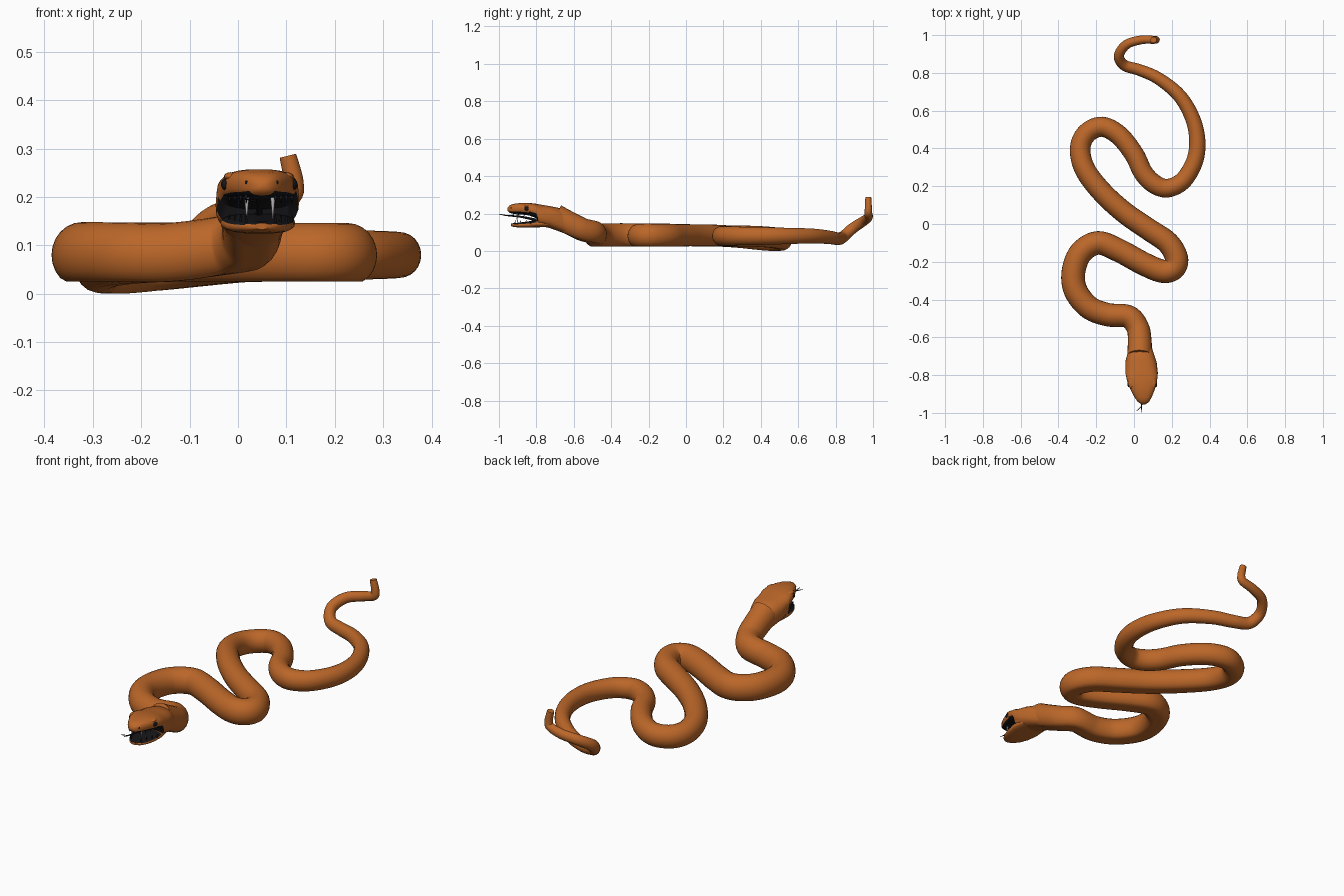
import bpy, bmesh
from math import sin, cos, tau, exp, copysign
from mathutils import Vector

cube = bpy.data.objects.get("Cube")
if cube:
    bpy.data.objects.remove(cube)


def material(name, color):
    m = bpy.data.materials.new(name)
    m.use_nodes = True
    m.diffuse_color = (*color, 1)
    bsdf = next(n for n in m.node_tree.nodes if n.type == 'BSDF_PRINCIPLED')
    bsdf.inputs["Base Color"].default_value = (*color, 1)
    return m


SCALES = material("orange brown scales", (.5, .135, .022))
DARK = material("mouth black", (.008, .008, .01))
IVORY = material("fang grey", (.45, .45, .45))


def loft(name, rings, mats, dark_rule=None, angle=.9):
    """Skin a list of closed rings and cap both ends."""
    bm = bmesh.new()
    loops = [[bm.verts.new(p) for p in ring] for ring in rings]
    n = len(loops[0])
    for a, b in zip(loops, loops[1:]):
        for i in range(n):
            j = (i + 1) % n
            bm.faces.new((a[i], a[j], b[j], b[i]))
    bm.faces.new(loops[0])
    bm.faces.new(loops[-1])
    bmesh.ops.recalc_face_normals(bm, faces=bm.faces)
    if dark_rule:
        for f in bm.faces:
            f.normal_update()
            f.material_index = int(dark_rule(f.calc_center_median(), f.normal))
    me = bpy.data.meshes.new(name)
    bm.to_mesh(me)
    bm.free()
    ob = bpy.data.objects.new(name, me)
    bpy.context.collection.objects.link(ob)
    for m in mats:
        me.materials.append(m)
    bpy.ops.object.select_all(action='DESELECT')
    ob.select_set(True)
    bpy.context.view_layer.objects.active = ob
    bpy.ops.object.shade_smooth_by_angle(angle=angle)
    return ob


def smooth_path(pts, steps):
    """Catmull-Rom samples as (point, index along the path)."""
    out = []
    last = len(pts) - 1
    for i in range(last):
        p0, p1, p2, p3 = (pts[min(max(k, 0), last)] for k in range(i - 1, i + 3))
        for s in range(steps):
            t = s / steps
            p = (2 * p1 + (p2 - p0) * t + (2 * p0 - 5 * p1 + 4 * p2 - p3) * t**2
                 + (3 * p1 - p0 - 3 * p2 + p3) * t**3) / 2
            out.append((p, i + t))
    return out + [(pts[-1], last)]


def interpolate(keys, u):
    for (a, ra), (b, rb) in zip(keys, keys[1:]):
        if u <= b:
            return ra + (rb - ra) * (u - a) / (b - a)
    return keys[-1][1]


def tube(name, pts, keys, mat, steps=6, sides=24, tall=1.0, belly=1.0):
    """Sweep an oval, flattened underneath at depth belly, along a path."""
    samples = smooth_path(pts, steps)
    rings, side = [], Vector((1, 0, 0))
    for k, (p, u) in enumerate(samples):
        t = samples[min(k + 1, len(samples) - 1)][0] - samples[max(k - 1, 0)][0]
        t.normalize()
        flat = t.cross(Vector((0, 0, 1)))
        side = flat if flat.length > .55 else side - t * side.dot(t)
        side = side.normalized()
        up = side.cross(t)
        r = interpolate(keys, u)
        rings.append([p + side * r * cos(tau * i / sides)
                      + up * max(r * tall * sin(tau * i / sides), -belly)
                      for i in range(sides)])
    return loft(name, rings, [mat])


# Body path in hundredths: raised neck, coils on the ground, lifted tail
neck = [(3, -70, 18), (3, -62, 14), (2, -55, 11), (-3, -49, 9.5)]
coils = [(-14, -48), (-24, -44), (-31, -35), (-32, -25), (-28, -15), (-19, -10),
         (-8, -14), (5, -21), (15, -25), (21, -23.5), (22.5, -18), (18, -10), (8, -3),
         (-5, 6), (-17, 17), (-26, 29), (-28.5, 40), (-25, 48), (-17, 51.5),
         (-8, 47), (0, 37), (5, 27), (11, 21), (18, 19), (26, 23),
         (32, 33), (33.5, 44), (31, 56), (24, 68)]
tail = [(13, 77, 7.2), (3, 81.5, 6.5), (-5, 84, 7.5), (-8, 89, 12), (-4, 95, 16),
        (4, 97.5, 18), (10.5, 97.5, 20), (11.5, 97.5, 23), (10.3, 97.5, 28.5)]


def ground_height(x, y):
    # one coil sinks slightly lower than the rest
    return 8 - 2.5 * exp(-((x + 25)**2 + (y - 47)**2) / 300)


path = [Vector(p) / 100 for p in
        neck + [(x, y, ground_height(x, y)) for x, y in coils] + tail]
girth = [(0, .066), (2, .06), (6, .063), (14, .061), (20, .054), (26, .051),
         (30, .043), (33, .033), (36, .027), (40, .019), (41, .016)]
tube("body", path, girth, SCALES, tall=1.08, belly=.055)


def power(v, e):
    return copysign(abs(v)**e, v)


def head_loft(name, stations, dark_rule):
    """Stations in hundredths: y, half width, underside, top."""
    rings, sides = [], 28
    for y, half, low, top in stations:
        cx = 3.5 + max(0, -y - 70) * .06
        rings.append([Vector((cx + half * power(cos(tau * i / sides), .75), y,
                              (low + top) / 2 + (top - low) / 2
                              * power(sin(tau * i / sides), .75))) / 100
                      for i in range(sides)])
    return loft(name, rings, [SCALES, DARK], dark_rule)


# Skull with dark palate and throat
head_loft("skull", [(-64, 5.5, 9, 20), (-68, 6.8, 10.5, 23), (-73, 8.3, 12.3, 24),
                    (-79, 8.6, 13.5, 25), (-80, 8.4, 17.5, 25.2), (-84, 7.8, 19, 25.7),
                    (-88, 6.3, 19.5, 25.7), (-92, 4.4, 19.8, 25.2), (-94.3, 2.8, 20.3, 24.4),
                    (-95.5, 1, 21.4, 23)],
          lambda c, n: -.94 < c.y < -.79 and c.z < .21 and (n.z < -.5 or n.y < -.6))

# Lower jaw with dark inner surface
head_loft("lower_jaw", [(-74, 7, 12.8, 16.5), (-80, 7.7, 12.6, 16.5), (-85, 6.8, 12.4, 15.7),
                        (-89, 5.3, 12.5, 15.2), (-92, 3.5, 12.8, 14.9), (-93.6, 1.4, 13.3, 14.6)],
          lambda c, n: -.93 < c.y < -.79 and n.z > .5)

# Eyes, brow ridges and nostrils in mirrored pairs
def ball(name, loc, scale, mat):
    bpy.ops.mesh.primitive_uv_sphere_add(segments=16, ring_count=10, radius=1, location=loc)
    ob = bpy.context.object
    ob.name = name
    ob.scale = scale
    ob.data.materials.append(mat)
    bpy.ops.object.shade_smooth()


for label, s in (("left", 1), ("right", -1)):
    ball(label + "_eye", (.044 + s * .07, -.85, .226), (.009, .014, .012), DARK)
    ball(label + "_brow", (.043 + s * .058, -.845, .242), (.014, .026, .009), SCALES)
    ball(label + "_nostril", (.049 + s * .03, -.933, .23), (.005, .006, .005), DARK)

# Teeth: two long fangs and a row of small ones along each jaw
def tooth(name, x, y, z, length, radius, mat):
    tube(name, [Vector((x, y, z)), Vector((x, y - .004, z - length / 2)),
                Vector((x, y, z - length))],
         [(0, radius), (2, radius / 6)], mat, steps=3, sides=8)


for label, s in (("left", 1), ("right", -1)):
    tooth(label + "_fang", .045 + s * .027, -.9, .208, .053, .006, IVORY)
    for k in range(4):
        y = -.92 + k * .028
        x = .047 + s * (.03 + k * .0115)
        tooth(f"{label}_upper_tooth_{k}", x, y, .205, .018, .004, DARK)
        tooth(f"{label}_lower_tooth_{k}", x, y + .01, .142, -.022, .004, DARK)

# Forked tongue
root, fork = Vector((.043, -.8, .165)), Vector((.04, -.965, .19))
tube("tongue", [root, Vector((.045, -.88, .182)), fork],
     [(0, .008), (2, .003)], DARK, sides=8)
for label, x, y in (("left", .038, -.999), ("right", .014, -.99)):
    tip = Vector((x, y, .196))
    tube(label + "_tongue_tip", [fork, (fork + tip) / 2, tip],
         [(0, .003), (2, .001)], DARK, sides=8)
